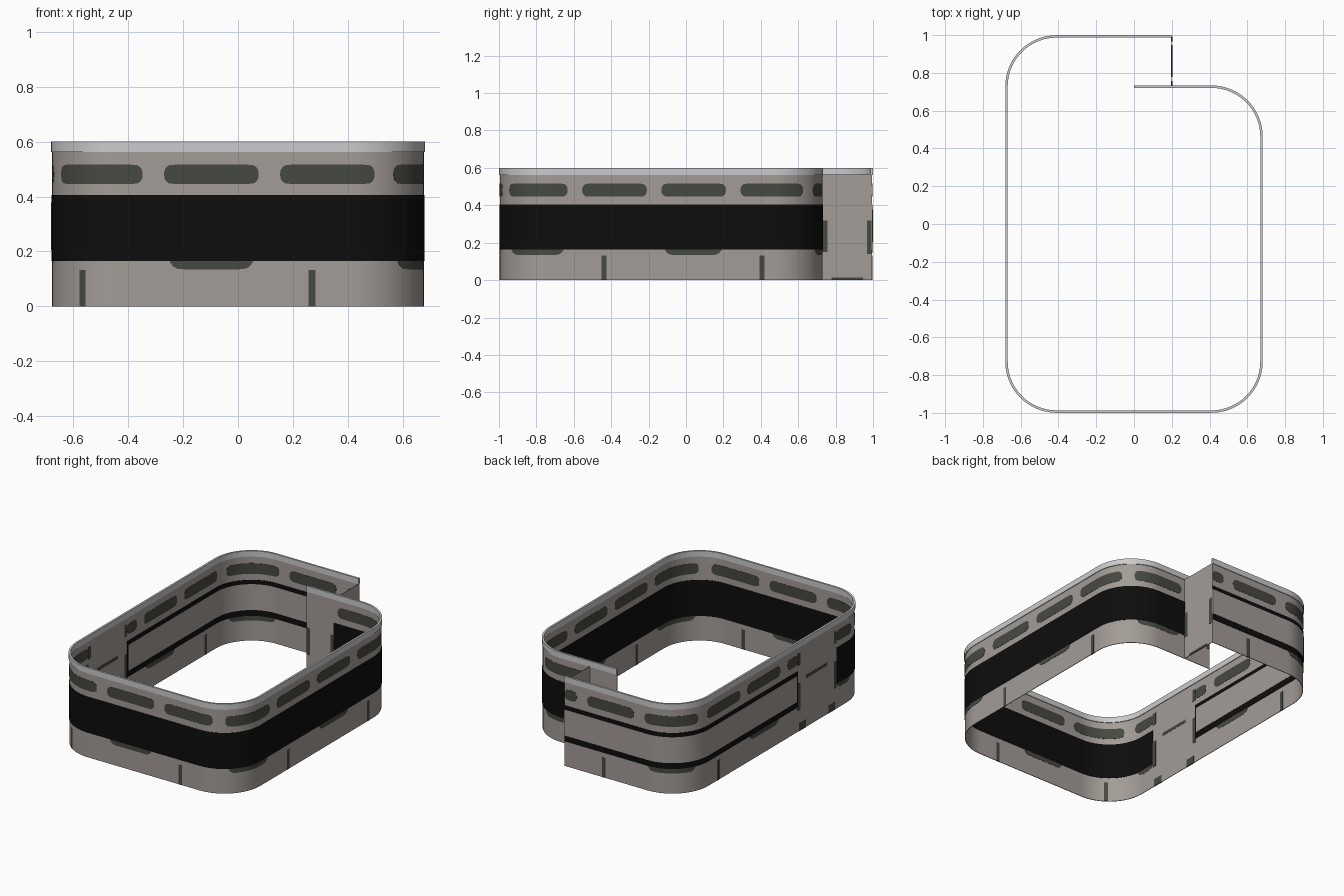
import bpy, bmesh, math

if "Cube" in bpy.data.objects:
    bpy.data.objects.remove(bpy.data.objects["Cube"])

# --- colours
def material(name, rgb):
    m = bpy.data.materials.new(name)
    m.diffuse_color = (*rgb, 1)
    m.use_nodes = True
    m.node_tree.nodes["Principled BSDF"].inputs["Base Color"].default_value = m.diffuse_color
    return m

WALL = material("warm_grey", (0.37, 0.335, 0.31))
RIM = material("light_grey", (0.60, 0.60, 0.61))
SLOT = material("dark_grey", (0.062, 0.066, 0.054))
BLACK = material("black", (0.004, 0.004, 0.004))

# --- plan path: s = distance along the wall, 0 at front centre, growing to the right
HX, HY, R, BACK = 0.675, 0.993, 0.265, 0.727
Q = R * math.pi / 2
FLAT = HX - R                      # half of the straight front
S_LEFT = FLAT + Q                  # start of the straight side

def arc(cx, cy, a):
    return cx + R * math.cos(a), cy + R * math.sin(a), math.cos(a), math.sin(a)

def at(s):
    """Position and outward normal; the right side turns in at BACK, the left at HY."""
    sign = 1 if s >= 0 else -1
    back = BACK if s >= 0 else HY
    side = (back - R) - (-HY + R)
    d = abs(s)
    if d <= FLAT:
        p = (d, -HY, 0, -1)
    elif d <= S_LEFT:
        p = arc(FLAT, -HY + R, -math.pi / 2 + (d - FLAT) / R)
    elif d <= S_LEFT + side:
        p = (HX, -HY + R + d - S_LEFT, 1, 0)
    elif d <= S_LEFT + side + Q:
        p = arc(FLAT, back - R, (d - S_LEFT - side) / R)
    else:
        p = (FLAT - (d - S_LEFT - side - Q), back, 0, 1)
    return sign * p[0], p[1], sign * p[2], p[3]

def left_y(y):
    return -(S_LEFT + y + HY - R)

START = left_y(HY - R) - Q - FLAT - 0.2          # wall end at x = 0.2, back left
BOARD_END = left_y(-0.21)
BAND_START = left_y(-0.62)
END = S_LEFT + (BACK - R + HY - R) + Q + FLAT    # wall end at x = 0
BAND_END = END - 0.2

def gate(t):
    """Short straight cross wall at x = 0.2."""
    return 0.2, BACK + t, 1, 0

# --- curved plates: each span is (s0, s1, z0, z1), optional rounded ends
def plates(name, mat, spans, half, radius=0, path=at):
    bm = bmesh.new()
    for s0, s1, z0, z1 in spans:
        n = max(1, math.ceil((s1 - s0) / 0.02))
        stops = [s0 + (s1 - s0) * i / n for i in range(n + 1)]
        if radius:
            for f in (0.1, 0.3, 0.6):
                stops += [s0 + radius * f, s1 - radius * f]
        prev = None
        for s in sorted(stops):
            x, y, nx, ny = path(s)
            d = min(s - s0, s1 - s)
            cut = 0
            if radius and d < radius:
                cut = radius - math.sqrt(max(0, radius ** 2 - (radius - d) ** 2))
            ring = [bm.verts.new((x + o * nx, y + o * ny, z)) for o, z in
                    ((-half, z0 + cut), (half, z0 + cut), (half, z1 - cut), (-half, z1 - cut))]
            if prev:
                for i in range(4):
                    j = (i + 1) % 4
                    bm.faces.new((prev[i], prev[j], ring[j], ring[i]))
            else:
                bm.faces.new(ring[::-1])
            prev = ring
        bm.faces.new(prev)
    bmesh.ops.recalc_face_normals(bm, faces=bm.faces)
    me = bpy.data.meshes.new(name)
    bm.to_mesh(me)
    bm.free()
    me.materials.append(mat)
    ob = bpy.data.objects.new(name, me)
    bpy.context.collection.objects.link(ob)
    bpy.ops.object.select_all(action='DESELECT')
    ob.select_set(True)
    bpy.context.view_layer.objects.active = ob
    bpy.ops.object.shade_smooth_by_angle(angle=math.radians(30))
    return ob

# --- wall, rim and cross wall
plates("perimeter_wall", WALL, [(START, END, 0, 0.565)], 0.002)
plates("top_rim", RIM, [(START, END, 0.562, 0.60)], 0.0065)
plates("cross_wall", WALL, [(0, HY - BACK, 0, 0.565)], 0.002, path=gate)

# --- black band, and the framed grey board on the left and back
plates("black_band", BLACK, [(BAND_START, BAND_END, 0.165, 0.405),
                             (START, BOARD_END, 0.165, 0.405)], 0.0045)
plates("grey_board", WALL, [(START, BOARD_END - 0.012, 0.205, 0.378)], 0.006)

# --- repeating painted details, clipped to the two decorated stretches
def repeat(first, pitch, width, z0, z1):
    out = []
    for lo, hi, shift in ((START, BOARD_END, 0.09), (BAND_START, BAND_END, 0)):
        for k in range(-12, 12):
            c = first + shift + k * pitch
            a, b = max(lo, c - width / 2), min(hi, c + width / 2)
            if b - a > 0.02:
                out.append((a, b, z0, z1))
    return out

plates("upper_slots", SLOT, [s for s in repeat(-0.097, 0.423, 0.345, 0.446, 0.516) if s[1] - s[0] > 0.07],
       0.0035, radius=0.03)
plates("lower_bars", SLOT, repeat(0.27, 0.845, 0.026, 0.0, 0.132), 0.0035)
plates("lower_pads", SLOT, [s for s in repeat(-0.097, 0.845, 0.31, 0.135, 0.235) if s[1] - s[0] > 0.1],
       0.0035, radius=0.045)

# --- markings on the plain panels: edge tabs, foot dash and middle dash
def panel_marks(lo, hi):
    marks = []
    for z0, z1 in ((0.14, 0.32), (0.44, 0.52)):
        marks += [(lo, lo + 0.028, z0, z1), (hi - 0.028, hi, z0, z1)]
    return marks

left = (BAND_START, BOARD_END) if BAND_START < BOARD_END else (BOARD_END, BAND_START)
mid = sum(left) / 2
plates("left_panel_marks", SLOT, panel_marks(*left) +
       [(mid - 0.11, mid + 0.11, 0.325, 0.345), (mid - 0.19, mid - 0.12, 0, 0.05),
        (mid + 0.12, mid + 0.19, 0, 0.05)], 0.0035)
plates("end_panel_marks", SLOT, [(END - 0.025, END, 0.14, 0.32), (BAND_END, BAND_END + 0.025, 0.14, 0.32)], 0.0035)
plates("cross_wall_marks", SLOT, [(0, 0.03, 0.15, 0.32), (0.24, 0.266, 0.14, 0.32),
                                  (0.05, 0.22, 0, 0.014)], 0.0035, path=gate)
